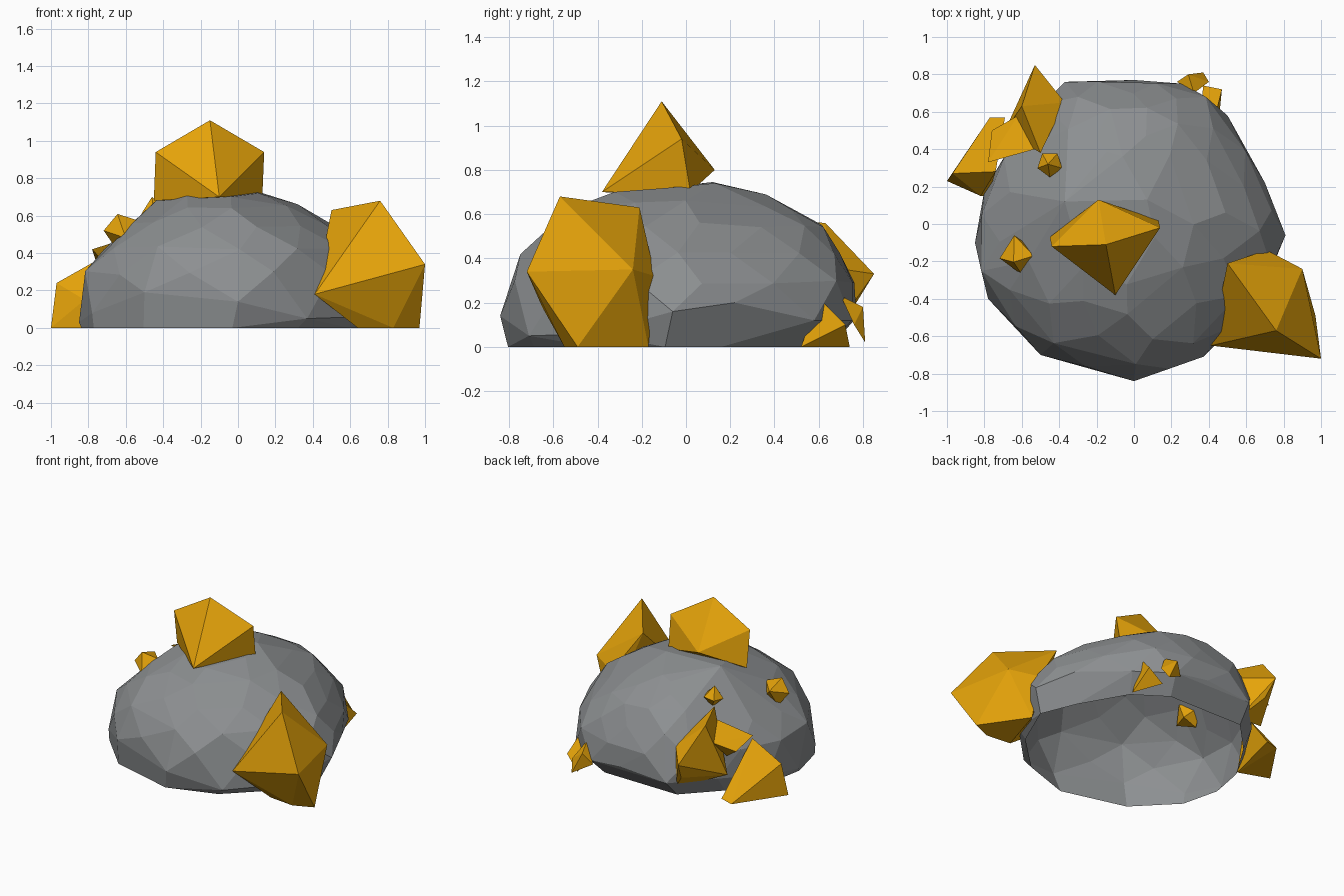
import bpy
import bmesh
import random
from math import cos, sin, tau
from mathutils import Vector

random.seed(4)

cube = bpy.data.objects.get("Cube")
if cube:
    bpy.data.objects.remove(cube, do_unlink=True)


def make_material(name, colour):
    material = bpy.data.materials.new(name)
    material.use_nodes = True
    material.diffuse_color = colour
    shader = next(n for n in material.node_tree.nodes if n.type == "BSDF_PRINCIPLED")
    shader.inputs["Base Color"].default_value = colour
    return material


def make_hull(name, points, material, open_base=False):
    """Wrap the points in a flat-faced convex solid, optionally open underneath."""
    bm = bmesh.new()
    for point in points:
        bm.verts.new(point)
    bmesh.ops.convex_hull(bm, input=bm.verts)
    loose = [vert for vert in bm.verts if not vert.link_faces]
    bmesh.ops.delete(bm, geom=loose, context="VERTS")
    bmesh.ops.recalc_face_normals(bm, faces=bm.faces)
    # Merge almost level triangles into broader facets
    bmesh.ops.dissolve_limit(bm, angle_limit=0.09, verts=bm.verts, edges=bm.edges)
    if open_base:
        base = [face for face in bm.faces if face.normal.z < -0.95]
        bmesh.ops.delete(bm, geom=base, context="FACES")
    mesh = bpy.data.meshes.new(name)
    bm.to_mesh(mesh)
    bm.free()
    mesh.materials.append(material)
    item = bpy.data.objects.new(name, mesh)
    bpy.context.collection.objects.link(item)


def make_gem(name, tip, root, radius, material, sides=5):
    """Double pyramid running from a buried root to an exposed tip."""
    tip, root = Vector(tip), Vector(root)
    middle = (tip + root) / 2
    turn = (tip - root).to_track_quat("Z", "Y")
    ring = []
    for i in range(sides):
        angle = tau * i / sides
        ring.append(middle + turn @ Vector((cos(angle), sin(angle), 0)) * radius)
    make_hull(name, [tip, root] + ring, material)


def wobble(amount):
    return random.uniform(-amount, amount)


stone = make_material("stone grey", (0.265, 0.277, 0.285, 1))
amber = make_material("crystal amber", (0.78, 0.365, 0.003, 1))

# Boulder: widest outline, with the height at which each corner bulges out
outline = [Vector(corner) for corner in (
    (0, .77, .15), (.26, .75, .12), (.5, .58, .12), (.7, .22, .2),
    (.81, -.06, .16), (.66, -.42, .06), (.37, -.71, .05), (0, -.84, .14),
    (-.5, -.7, .19), (-.78, -.4, .08), (-.85, -.1, .03), (-.8, .18, .08),
    (-.61, .5, .12), (-.37, .76, .12),
)]
# Undercut foot on the ground, the bulge, and two high corners of the crown
rock_points = [(p.x * .95 - .03, p.y * .91 - .04, 0) for p in outline]
rock_points += [p.copy() for p in outline]
rock_points += [(-.37, .12, .745), (.07, .13, .74)]
# The bulge narrows along a rounded dome
for row, rise in enumerate((.25, .49, .71, .88, 1)):
    dome = 1 - (.9 * rise) ** 2
    for i, corner in enumerate(outline):
        # Every other ring is staggered so the facets interlock
        here = corner if row % 2 else (corner + outline[i - 1]) * .515
        y = here.y * dome ** .5 + .03 * rise ** 3 + wobble(.014)
        rock_points.append((
            here.x * dome ** .8 - .1 * rise ** 6 + wobble(.014),
            y,
            .15 + .57 * rise - .25 * (y * rise ** 4) ** 2 + wobble(.012),
        ))
make_hull("boulder", rock_points, stone, open_base=True)

# Wedge-shaped crystal on the crown
make_hull("top_crystal", [
    (-.15, -.11, 1.11), (-.44, -.12, .94), (.14, -.02, .94), (-.19, .13, .8),
    (-.1, -.38, .7), (-.45, -.07, .68), (.13, .02, .7),
], amber)

# Big crystal leaning out of the front corner
make_hull("large_front_crystal", [
    (.76, -.57, .68), (1, -.72, .34), (.41, -.65, .18), (.5, -.21, .63),
    (.9, -.24, .35), (.71, -.14, .32), (.97, -.49, 0), (.83, -.55, 0),
    (.64, -.53, 0), (.75, -.17, 0),
], amber)

# Cluster on the rear side
make_hull("low_side_crystal", [
    (-1, .23, 0), (-.97, .27, .24), (-.82, .15, .15), (-.74, .28, .37),
    (-.77, .57, 0), (-.78, .15, 0), (-.69, .57, .02),
], amber)
make_hull("tall_back_crystal", [
    (-.6, .63, .56), (-.53, .85, .33), (-.37, .65, .36), (-.5, .38, .58),
    (-.5, .77, .2), (-.69, .5, .17), (-.37, .65, .05),
], amber)
make_hull("middle_back_crystal", [
    (-.78, .33, .42), (-.76, .5, .36), (-.62, .58, .42), (-.53, .4, .5),
    (-.65, .45, .28),
], amber)

# Pair of small crystals low on the rear
make_hull("small_rear_crystal", [
    (.23, .76, .1), (.29, .8, .18), (.37, .81, .02), (.4, .76, .1), (.32, .7, .23),
], amber)
make_hull("rear_corner_crystal", [
    (.44, .6, .22), (.47, .72, .1), (.37, .74, 0), (.45, .52, 0), (.36, .63, .1),
], amber)

# Small scattered crystals
make_gem("small_side_crystal", (-.64, -.06, .56), (-.6, -.27, .48), .1, amber)
make_gem("tiny_upper_crystal", (-.46, .32, .7), (-.44, .32, .54), .07, amber)
